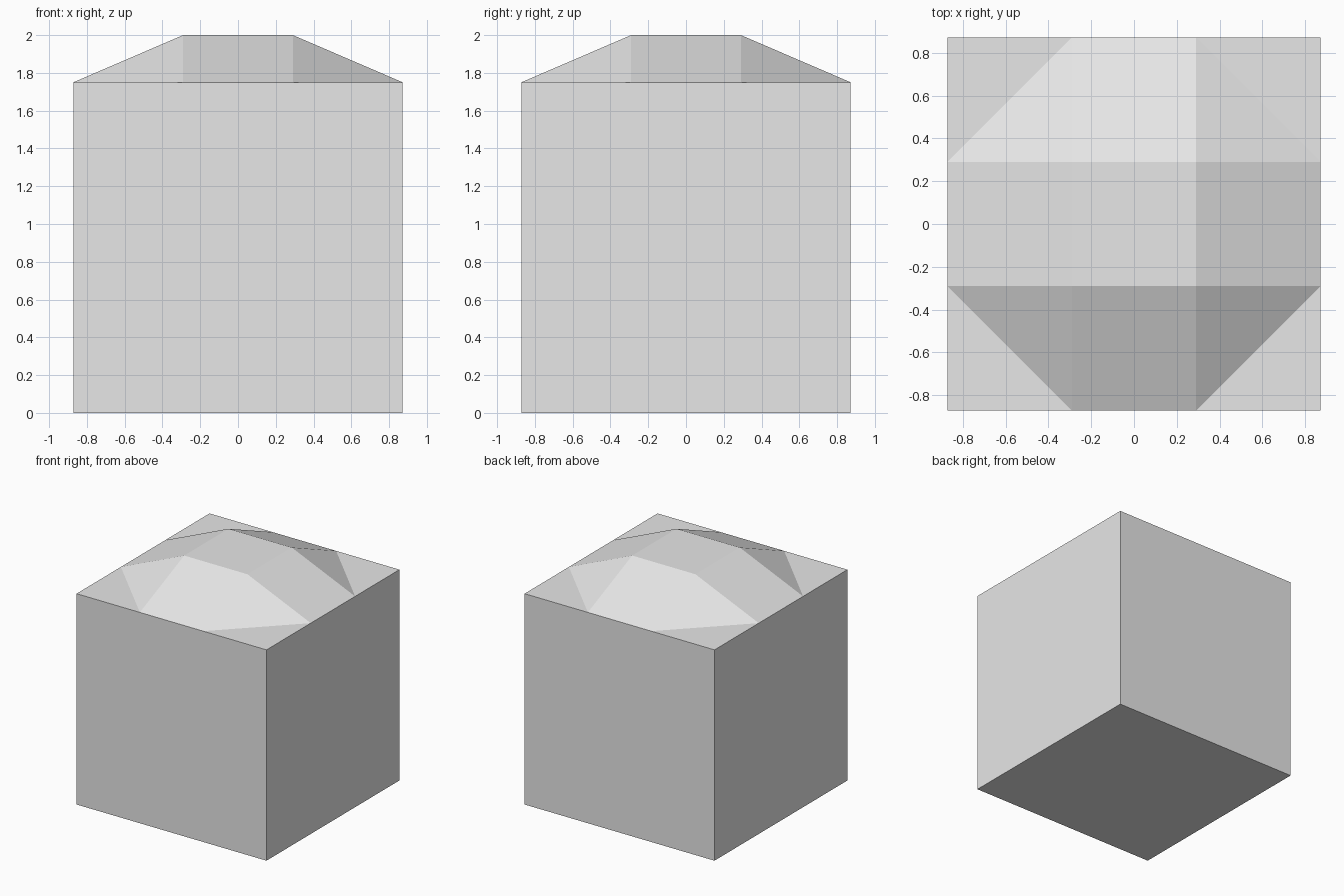
import bpy, bmesh

if "Cube" in bpy.data.objects:
    bpy.data.objects.remove(bpy.data.objects["Cube"])

HALF = 0.872      # half width of the block
INNER = HALF / 3  # half width of the raised plateau
RIM = 1.75        # height of the block
TOP = 2.0         # height of the plateau

grey = bpy.data.materials.new("light_grey")
grey.diffuse_color = (0.8, 0.8, 0.8, 1)
grey.use_nodes = True
grey.node_tree.nodes["Principled BSDF"].inputs["Base Color"].default_value = grey.diffuse_color

bm = bmesh.new()

# Faceted top: a 4 x 4 grid with the four inner points raised
steps = (-HALF, -INNER, INNER, HALF)
grid = [[bm.verts.new((x, y, TOP if max(abs(x), abs(y)) < HALF else RIM))
         for y in steps] for x in steps]
for i in range(3):
    for j in range(3):
        a, b, c, d = grid[i][j], grid[i + 1][j], grid[i + 1][j + 1], grid[i][j + 1]
        if i == 1 or j == 1:
            bm.faces.new((a, b, c, d))
        elif i == j:
            # corner cells fold along the line that cuts the corner off
            bm.faces.new((a, b, d))
            bm.faces.new((b, c, d))
        else:
            bm.faces.new((a, b, c))
            bm.faces.new((a, c, d))

# Block sides and base: pull the rim down and close it
rim = [e for e in bm.edges if e.is_boundary]
new = bmesh.ops.extrude_edge_only(bm, edges=rim)["geom"]
for v in new:
    if isinstance(v, bmesh.types.BMVert):
        v.co.z = 0
bmesh.ops.holes_fill(bm, edges=[e for e in bm.edges if e.is_boundary], sides=0)
bmesh.ops.recalc_face_normals(bm, faces=bm.faces)

mesh = bpy.data.meshes.new("faceted_block")
bm.to_mesh(mesh)
bm.free()
mesh.materials.append(grey)
block = bpy.data.objects.new("faceted_block", mesh)
bpy.context.collection.objects.link(block)
